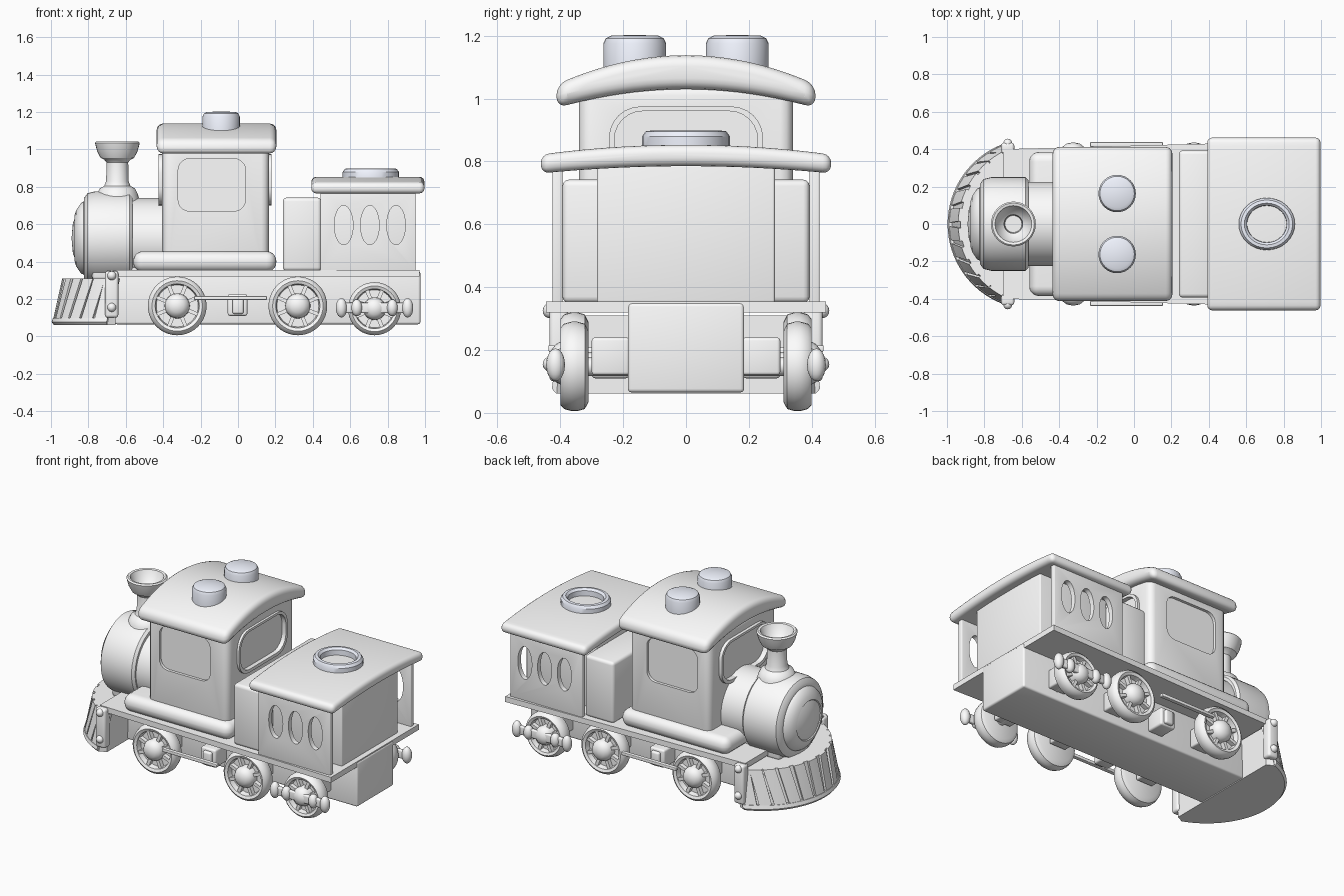
import bpy, bmesh
from math import pi, sin, cos, radians
from mathutils import Matrix, Vector

if "Cube" in bpy.data.objects:
    bpy.data.objects.remove(bpy.data.objects["Cube"])


def material(name, color):
    m = bpy.data.materials.new(name)
    m.diffuse_color = color
    m.use_nodes = True
    m.node_tree.nodes["Principled BSDF"].inputs["Base Color"].default_value = m.diffuse_color
    return m


PALE = material("pale_plastic", (1.7, 1.72, 1.78, 1.0))
TINTED = material("cool_white", (0.88, 0.91, 1.0, 1.0))
PAINT = {"roof_knob": TINTED, "roof_hatch_ring": TINTED}


def finish(bm, name, angle=35):
    bmesh.ops.recalc_face_normals(bm, faces=bm.faces[:])
    me = bpy.data.meshes.new(name)
    bm.to_mesh(me)
    bm.free()
    me.materials.append(PAINT.get(name, PALE))
    ob = bpy.data.objects.new(name, me)
    bpy.context.collection.objects.link(ob)
    activate(ob)
    bpy.ops.object.shade_smooth_by_angle(angle=radians(angle))
    return ob


def activate(ob):
    bpy.ops.object.select_all(action='DESELECT')
    ob.select_set(True)
    bpy.context.view_layer.objects.active = ob


def box(name, x, y, z, bev=0.0, axis=None, seg=3):
    """Box from (min, max) ranges; bevels all edges or those along one axis."""
    bm = bmesh.new()
    bmesh.ops.create_cube(bm, size=1)
    for v in bm.verts:
        v.co = [r[0] + (c + 0.5) * (r[1] - r[0]) for c, r in zip(v.co, (x, y, z))]
    if bev:
        edges = [e for e in bm.edges if axis is None or
                 abs((e.verts[0].co - e.verts[1].co).normalized()[axis]) > 0.9]
        bmesh.ops.bevel(bm, geom=edges, offset=bev, segments=seg, profile=0.5, affect='EDGES')
    return finish(bm, name)


def hull(name, pts):
    bm = bmesh.new()
    for p in pts:
        bm.verts.new(p)
    bmesh.ops.convex_hull(bm, input=bm.verts[:])
    return finish(bm, name)


def lathe(name, profile, loc, rot=Matrix(), n=32, scale=(1, 1, 1)):
    """Revolve (radius, height) points about local z, then rotate and place."""
    bm = bmesh.new()
    rings = [[bm.verts.new((r * cos(2 * pi * i / n), r * sin(2 * pi * i / n), h))
              for i in range(n)] for r, h in profile]
    for a, b in zip(rings, rings[1:]):
        for i in range(n):
            j = (i + 1) % n
            bm.faces.new((a[i], a[j], b[j], b[i]))
    bmesh.ops.remove_doubles(bm, verts=bm.verts[:], dist=1e-5)
    bm.transform(Matrix.Translation(loc) @ rot.to_4x4() @ Matrix.Diagonal((*scale, 1)))
    return finish(bm, name)


def arched_roof(name, x0, x1, hw, zb, zt, bev, n=20):
    """Roof slab: zb and zt are (edge, middle) heights of underside and top."""
    ys = [hw * (-1 + 2 * i / n) for i in range(n + 1)]
    h = lambda z, y: z[0] + (z[1] - z[0]) * (1 - (y / hw) ** 2)
    outline = [(y, h(zb, y)) for y in ys] + [(y, h(zt, y)) for y in reversed(ys)]
    bm = bmesh.new()
    f = bm.faces.new([bm.verts.new((x0, y, z)) for y, z in outline])
    ext = bmesh.ops.extrude_face_region(bm, geom=[f])
    bmesh.ops.translate(bm, vec=(x1 - x0, 0, 0),
                        verts=[g for g in ext['geom'] if isinstance(g, bmesh.types.BMVert)])
    bmesh.ops.recalc_face_normals(bm, faces=bm.faces[:])
    edges = [e for e in bm.edges if e.calc_face_angle(0) > radians(40)]
    bmesh.ops.bevel(bm, geom=edges, offset=bev, segments=4, profile=0.5, affect='EDGES')
    return finish(bm, name)


def cut(ob, cutter):
    m = ob.modifiers.new("cut", 'BOOLEAN')
    m.operation, m.solver, m.object = 'DIFFERENCE', 'EXACT', cutter
    activate(ob)
    bpy.ops.object.modifier_apply(modifier=m.name)
    bpy.data.objects.remove(cutter)
    bpy.ops.object.shade_smooth_by_angle(angle=radians(35))


TO_FRONT = Matrix.Rotation(-pi / 2, 3, 'Y')           # local z -> -x
SIDE = {s: Matrix.Rotation(-s * pi / 2, 3, 'X') for s in (-1, 1)}  # local z -> s*y
BALL = [(sin(pi * i / 10), -cos(pi * i / 10)) for i in range(11)]

# Chassis and running board
box("chassis", (-0.66, 0.975), (-0.185, 0.185), (0.065, 0.35), 0.012)
hull("running_board", [(x, s * y, z) for x, y in ((-0.7, 0.4), (0.97, 0.445))
                       for s in (-1, 1) for z in (0.32, 0.355)])

# Boiler, smokebox and front dome
lathe("boiler", [(0, 0), (0.225, 0), (0.225, 0.3), (0, 0.3)], (-0.35, 0, 0.515), TO_FRONT, 48)
lathe("smokebox", [(0, 0), (0.235, 0), (0.25, 0.015), (0.25, 0.2), (0.24, 0.24), (0.215, 0.258),
                   (0.195, 0.26), (0.188, 0.275), (0.15, 0.3), (0.125, 0.308), (0.12, 0.303),
                   (0.08, 0.318), (0, 0.325)], (-0.565, 0, 0.525), TO_FRONT, 48)
box("boiler_saddle", (-0.78, -0.42), (-0.17, 0.17), (0.3, 0.45), 0.02)

# Chimney
lathe("chimney", [(0, 0.7), (0.125, 0.7), (0.11, 0.76), (0.095, 0.79), (0.07, 0.805), (0.06, 0.83),
                  (0.058, 0.93), (0.07, 0.945), (0.09, 0.955), (0.108, 0.99), (0.12, 1.035),
                  (0.112, 1.043), (0.098, 1.04), (0.075, 0.985), (0.05, 0.965), (0.045, 0.9),
                  (0, 0.9)], (-0.645, 0, 0))

# Cab with recessed windows
cab = box("cab", (-0.405, 0.165), (-0.34, 0.34), (0.36, 1.05), 0.04)
for s in (-1, 1):
    cut(cab, box("side_window_cutter", (-0.32, 0.04), sorted((s * 0.322, s * 0.5)),
                 (0.67, 0.95), 0.06, 1, 5))
for name, x, deep in (("front_window", (-0.425, -0.38), (-0.5, -0.392)),
                      ("rear_window", (0.14, 0.18), (0.152, 0.3))):
    frame = box(name + "_frame", x, (-0.245, 0.245), (0.7, 0.975), 0.1, 0, 6)
    cut(frame, box("window_cutter", deep, (-0.228, 0.228), (0.72, 0.96), 0.09, 0, 6))
    cut(cab, box("window_cutter", deep, (-0.228, 0.228), (0.72, 0.96), 0.09, 0, 6))
box("cab_fender", (-0.56, 0.205), (-0.385, 0.385), (0.345, 0.455), 0.052, seg=5)
arched_roof("cab_roof", -0.435, 0.205, 0.412, (0.97, 1.03), (1.045, 1.138), 0.035)
for s in (-1, 1):
    lathe("roof_knob", [(0, 1.08), (0.1, 1.08), (0.1, 1.175), (0.092, 1.192), (0.075, 1.2),
                        (0, 1.203)], (-0.09, s * 0.163, 0))

# Tender: coal block, body, windowed side panels, roof and hatch ring
box("coal_block", (0.24, 0.445), (-0.393, 0.393), (0.35, 0.742), 0.02)
box("tender_body", (0.44, 0.935), (-0.283, 0.283), (0.35, 0.79), 0.008)
for s in (-1, 1):
    panel = box("tender_side_panel", (0.44, 0.95), sorted((s * 0.393, s * 0.425)), (0.35, 0.79), 0.005)
    for x in (0.565, 0.705, 0.845):
        cut(panel, lathe("oval_cutter", [(0, 0.3), (1, 0.3), (1, 0.5), (0, 0.5)], (x, 0, 0.595),
                         SIDE[s], 28, (0.05, 0.105, 1)))
arched_roof("tender_roof", 0.392, 0.997, 0.462, (0.762, 0.785), (0.822, 0.853), 0.027)
lathe("roof_hatch_ring", [(0.105, 0.84), (0.15, 0.84), (0.15, 0.88), (0.138, 0.896), (0.12, 0.898),
                          (0.107, 0.885), (0.105, 0.84)], (0.71, 0, 0), scale=(1, 0.93, 1))

# Wheels with spokes, hubs, axles and bearing boxes
TIRE = [(0, 0.31), (0.125, 0.31), (0.15, 0.322), (0.157, 0.345), (0.157, 0.365), (0.15, 0.388),
        (0.135, 0.4), (0.118, 0.393), (0.112, 0.36), (0, 0.36)]
for x, r in ((-0.325, 0.157), (0.32, 0.157), (0.73, 0.142)):
    k = r / 0.157
    z = r + 0.006
    lathe("axle", [(0, -0.32), (0.03, -0.32), (0.03, 0.32), (0, 0.32)], (x, 0, z), SIDE[1], 16)
    for s in (-1, 1):
        lathe("wheel", TIRE, (x, 0, z), SIDE[s], 40, (k, k, 1))
        lathe("wheel_hub", [(0.068, 0.35), (0.066, 0.395), (0.055, 0.415), (0.035, 0.43),
                            (0, 0.437)], (x, 0, z), SIDE[s], 24, (k, k, 1))
        for i in range(8):
            a = pi / 8 + i * pi / 4
            d, t = Vector((cos(a), 0, sin(a))), Vector((-sin(a), 0, cos(a)))
            hull("wheel_spoke", [Vector((x, s * y, z)) + d * rr * k + t * w
                                 for y in (0.35, 0.387) for rr in (0.05, 0.122)
                                 for w in (-0.01, 0.01)])
        box("bearing_box", (x - 0.06, x + 0.06), sorted((s * 0.18, s * 0.3)), (0.12, 0.24), 0.01)

for s in (-1, 1):
    # Coupling rod and its bracket
    box("coupling_rod", (-0.235, 0.155), sorted((s * 0.412, s * 0.438)), (0.195, 0.215), 0.004)
    box("rod_bracket", (-0.055, 0.05), sorted((s * 0.18, s * 0.3)), (0.11, 0.225), 0.012)
    box("bracket_plate", (-0.03, 0.03), sorted((s * 0.29, s * 0.32)), (0.12, 0.21), 0.012)
    # Rear axle beam with knobs
    box("rear_axle_beam", (0.55, 0.91), sorted((s * 0.4, s * 0.425)), (0.125, 0.18), 0.008)
    for x, r in ((0.553, 0.052), (0.635, 0.045), (0.825, 0.045), (0.907, 0.052)):
        lathe("beam_knob", [(a * 0.03, b * r) for a, b in BALL], (x, s * 0.415, 0.153), n=16)
    # Front corner posts with rivets
    box("front_post", (-0.71, -0.64), sorted((s * 0.375, s * 0.435)), (0.1, 0.35), 0.015)
    for z in (0.155, 0.325):
        lathe("post_rivet", [(a * 0.024, b * 0.024) for a, b in BALL], (-0.675, s * 0.432, z), n=16)


# Cowcatcher: solid core, lower rim and slanted slats on a circular arc
def arc(t, h, out=0.0):
    """Point on the curved front at angle t and height fraction h."""
    r = 0.44 + out
    return Vector((-0.542 + 0.055 * h - r * cos(t), r * sin(t) * (1 - 0.03 * h), 0.062 + 0.248 * h))


SPAN = radians(69)
angles = [SPAN * (i / 16 - 1) for i in range(33)]
hull("cowcatcher_core", [arc(t, h) for t in angles for h in (0, 1)] +
     [Vector((-0.655, s * 0.39, z)) for s in (-1, 1) for z in (0.062, 0.31)])
hull("cowcatcher_lower_rim", [arc(t, h, o) for t in angles
                              for h, o in ((0, 0.003), (0.06, 0.018), (0.15, 0.016))])
N = 12
for i in range(N):
    lo, hi = (SPAN * (2 * (i + f) / N - 1) for f in (0.06, 0.88))
    lean = 0.09 * sin((lo + hi) / 2 * pi / 2 / SPAN * 2)
    hull("cowcatcher_slat", [arc(t + lean * h, h, o) for t in (lo, (lo + hi) / 2, hi)
                             for h in (0.1, 1.0) for o in (-0.03, 0.013)])
